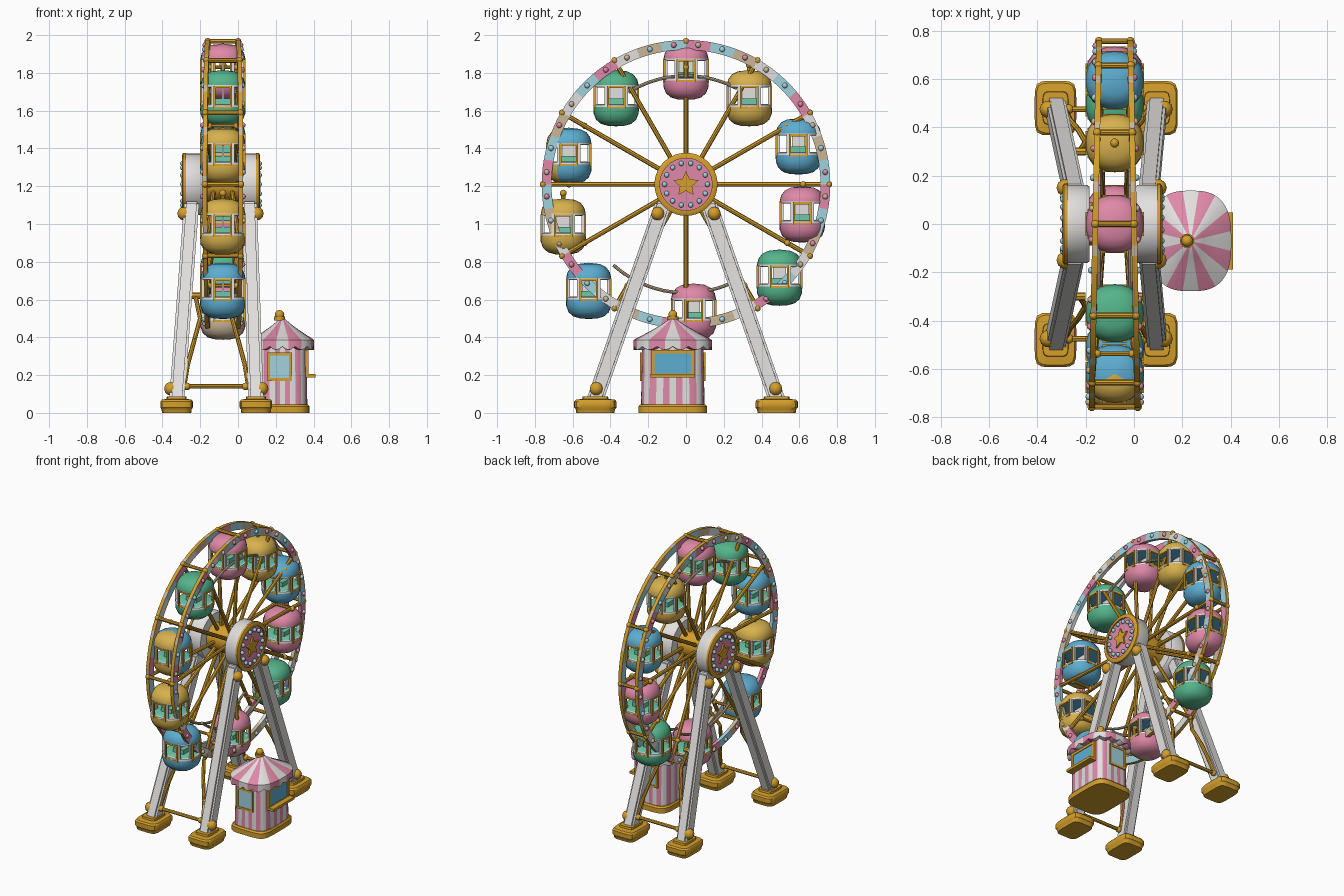
import bpy, bmesh, math
from mathutils import Matrix, Vector

if "Cube" in bpy.data.objects:
    bpy.data.objects.remove(bpy.data.objects["Cube"])

COL = {"pink": (.74, .25, .39), "gold": (.66, .345, .025), "yellow": (.68, .44, .075),
       "blue": (.11, .42, .64), "green": (.09, .46, .26), "white": (.76, .75, .74),
       "light_blue": (.36, .65, .73), "beige": (.60, .47, .32), "mint": (.16, .58, .38)}
NAMES = list(COL)
MATS = {}
for k, c in COL.items():
    MATS[k] = bpy.data.materials.new(k)
    MATS[k].diffuse_color = (*c, 1)
T = Matrix.Translation
XAX = Matrix.Rotation(math.pi / 2, 4, 'Y')   # turns local z to world x
WX, WZ = -.08, 1.21                          # wheel centre


def finish(name, bm):
    bmesh.ops.remove_doubles(bm, verts=bm.verts, dist=1e-5)
    bmesh.ops.recalc_face_normals(bm, faces=bm.faces)
    for f in bm.faces:
        f.smooth = True
    for e in bm.edges:
        e.smooth = e.calc_face_angle(0) < math.radians(38)
    used = sorted({f.material_index for f in bm.faces})
    for f in bm.faces:
        f.material_index = used.index(f.material_index)
    me = bpy.data.meshes.new(name)
    bm.to_mesh(me)
    bm.free()
    for i in used:
        me.materials.append(MATS[NAMES[i]])
    bpy.context.collection.objects.link(bpy.data.objects.new(name, me))


def lathe(bm, prof, n, mat, mx=Matrix(), p=2, closed=False):
    """Turn (radius, height) points round local z; p > 2 squares the outline.
    mat is a colour or a rule of (segment, row)."""
    rings = []
    for i in range(n):
        a = 2 * math.pi * i / n
        c, s = math.cos(a), math.sin(a)
        k = (abs(c) ** p + abs(s) ** p) ** (-1 / p)
        rings.append([bm.verts.new(mx @ Vector((r * k * c, r * k * s, h))) for r, h in prof])
    m = len(prof)
    for i in range(n):
        A, B = rings[i], rings[(i + 1) % n]
        for j in range(m if closed else m - 1):
            f = bm.faces.new((A[j], B[j], B[(j + 1) % m], A[(j + 1) % m]))
            f.material_index = NAMES.index(mat(i, j) if callable(mat) else mat)


def rod(bm, a, b, r, mat, n=8):
    a, b = Vector(a), Vector(b)
    d = b - a
    mx = T(a) @ d.to_track_quat('Z', 'Y').to_matrix().to_4x4()
    lathe(bm, [(0, 0), (r, 0), (r, d.length), (0, d.length)], n, mat, mx)


def ball(bm, c, r, mat):
    lathe(bm, [(r * math.sin(math.pi * i / 6), -r * math.cos(math.pi * i / 6)) for i in range(7)],
          10, mat, T(Vector(c)))


def box(bm, c, size, mat, mx=Matrix()):
    vs = bmesh.ops.create_cube(bm, size=1, matrix=mx @ T(Vector(c)) @ Matrix.Diagonal((*size, 1)))["verts"]
    for f in {f for v in vs for f in v.link_faces}:
        f.material_index = NAMES.index(mat)
    return vs


def frame(bm, mx, w, h, t, pane=None):
    """Gold window frame facing local x, with an optional pane."""
    for s in (-1, 1):
        box(bm, (0, s * w / 2, 0), (t, t, h + t), "gold", mx)
        box(bm, (0, 0, s * h / 2), (t, w + t, t), "gold", mx)
    if pane:
        box(bm, (0, 0, 0), (t * .5, w, h), pane, mx)


def polar(x, r, a):
    return Vector((x, r * math.cos(a), WZ + r * math.sin(a)))


def rim_at(side, r, a, out=0):
    """Point on one rim; the two rims spread a little toward -y."""
    v = polar(WX, r, a)
    v.x += side * (.08 - .02 * v.y + out)
    return v


# wheel rims: two pastel banded rings with gold tyres and bulbs
PATTERN = ("light_blue", "beige", "white", "pink", "light_blue", "white", "beige", "light_blue", "pink")
for side, label in ((-1, "back"), (1, "front")):
    bm = bmesh.new()
    lathe(bm, [(.712, -.012), (.764, -.012), (.764, .012), (.712, .012)], 108,
          lambda i, j: ("beige" if i % 6 == 2 else "gold") if j == 1 else PATTERN[(i // 3) % 9],
          T((WX + side * .08, 0, WZ)) @ XAX, closed=True)
    for v in bm.verts:
        v.co.x -= side * .02 * v.co.y
    finish(label + "_rim", bm)
    bm = bmesh.new()
    for i in range(36):
        ball(bm, rim_at(side, .74, 2 * math.pi * (i + .5) / 36, .012), .015,
             ("pink", "light_blue", "beige")[i % 3])
    finish(label + "_rim_bulbs", bm)
    # short inner arcs at the top and bottom
    bm = bmesh.new()
    for start, end in ((62, 122), (228, 300)):
        for d in range(start, end, 6):
            rod(bm, polar(WX + side * .065, .575, math.radians(d)),
                polar(WX + side * .065, .575, math.radians(d + 6)), .009, "beige")
    finish(label + "_inner_arcs", bm)

# spokes and cross bars
bm = bmesh.new()
for i in range(12):
    a = math.pi * i / 6
    for s in (-1, 1):
        rod(bm, polar(WX + s * .05, .08, a), rim_at(s, .73, a), .0125, "gold")
        ball(bm, polar(WX + s * .072, .62, a), .017, "gold")
        ball(bm, rim_at(s, .757, a), .018, "gold")
    rod(bm, rim_at(-1, .757, a), rim_at(1, .757, a), .012, "gold")
    rod(bm, polar(WX - .07, .62, a), polar(WX + .07, .62, a), .01, "gold")
finish("spokes", bm)

# hub: axle, two white drums, star faces
bm = bmesh.new()
rod(bm, (-.2, 0, WZ), (.04, 0, WZ), .09, "gold", 24)
finish("axle", bm)
for s, label in ((-1, "back"), (1, "front")):
    mx = T((-.09, 0, WZ)) @ Matrix.Rotation(s * math.pi / 2, 4, 'Y')
    bm = bmesh.new()
    lathe(bm, [(0, .095), (.155, .095), (.162, .105), (.162, .185), (.167, .185), (.167, .2), (.155, .207),
               (.138, .207), (.138, .198), (0, .198)], 40,
          lambda i, j: "white" if j < 3 else "gold" if j < 8 else "pink", mx)
    finish(label + "_hub_drum", bm)
    bm = bmesh.new()
    for i in range(14):
        ball(bm, polar(-.09 + s * .203, .113, 2 * math.pi * i / 14), .014, "light_blue")
    finish(label + "_hub_bulbs", bm)
    bm = bmesh.new()
    lo, hi = [[bm.verts.new(polar(-.09 + s * x, .07 if i % 2 == 0 else .034, math.pi / 2 + math.pi * i / 5))
               for i in range(10)] for x in (.197, .209)]
    for vs in [lo, hi] + [(lo[i - 1], lo[i], hi[i], hi[i - 1]) for i in range(10)]:
        bm.faces.new(vs).material_index = NAMES.index("gold")
    finish(label + "_hub_star", bm)

# support legs, feet and bolts
for sx, top_x, foot_x in ((-1, -.245, -.325), (1, .06, .095)):
    for sy in (-1, 1):
        label = ("back" if sx < 0 else "front") + ("_left" if sy < 0 else "_right")
        bm = bmesh.new()
        for v in box(bm, (0, 0, 0), (1, 1, 1), "white"):
            up = v.co.z > 0
            v.co = Vector(((top_x if up else foot_x) + v.co.x * .08,
                           sy * (.115 if up else .485) + v.co.y * .092, 1.12 if up else .06))
        bmesh.ops.bevel(bm, geom=list(bm.edges), offset=.012, segments=2, affect='EDGES',
                        material=NAMES.index("white"))
        finish(label + "_leg", bm)
        bm = bmesh.new()
        lathe(bm, [(0, .0), (.9, .0), (.93, .02), (1, .028), (1, .06), (.92, .07), (.62, .074), (.6, .088),
                   (0, .088)], 32, "gold",
              T((foot_x, sy * .48, 0)) @ Matrix.Diagonal((.086, .112, 1, 1)), p=6)
        ball(bm, (foot_x + sx * .03, sy * .475, .128), .036, "gold")
        ball(bm, (top_x + sx * .04, sy * .15, 1.055), .036, "gold")
        # curved brace
        path = [(foot_x - sx * .04, .47, .14), (foot_x - sx * .06, .43, .26), (foot_x - sx * .095, .39, .39),
                (foot_x - sx * .125, .34, .5), (top_x - sx * .02, .3, .62)]
        for p, q in zip(path, path[1:]):
            rod(bm, (p[0], sy * p[1], p[2]), (q[0], sy * q[1], q[2]), .012, "gold")
        rod(bm, (top_x + sx * .01, sy * .3, .62), (top_x - sx * .045, sy * .3, .62), .017, "gold")
        finish(label + "_foot", bm)
bm = bmesh.new()
for sy in (-1, 1):
    rod(bm, (-.33, sy * .475, .14), (.1, sy * .475, .14), .012, "gold")
    for x in (-.27, .04):
        ball(bm, (x, sy * .475, .14), .02, "gold")
finish("cross_braces", bm)

# gondolas: y, z, colour, colour of the side facing -y
PODS = ((0, 1.805, "pink", "pink"), (.335, 1.665, "yellow", "yellow"), (.595, 1.41, "blue", "blue"),
        (.615, 1.05, "pink", "pink"), (.495, .715, "green", "green"), (.04, .535, "pink", "beige"),
        (-.515, .645, "blue", "blue"), (-.65, .985, "yellow", "yellow"), (-.62, 1.36, "blue", "yellow"),
        (-.37, 1.665, "green", "green"))
for k, (y, z, col, col2) in enumerate(PODS):
    mx = T((WX, y, z))

    def body(i, low):
        """Main shell colour, or the second one on the -y side."""
        turned = math.sin(2 * math.pi * (i + .5) / 24) < -.45
        return col2 if turned and (low or col2 != "beige") else col
    bm = bmesh.new()
    lathe(bm, [(0, -.03), (.112, -.03), (.119, -.034), (.121, -.046), (.119, -.08), (.106, -.113), (.08, -.135),
               (.045, -.145), (0, -.148)], 24,
          lambda i, j: "mint" if j == 0 else "white" if j < 3 else body(i, True), mx, p=2.3)
    lathe(bm, [(0, .058), (.11, .058), (.118, .06), (.119, .07), (.112, .1), (.092, .127), (.06, .143),
               (0, .15)], 24,
          lambda i, j: "blue" if j == 0 else "white" if j < 3 else body(i, False), mx, p=2.3)
    finish("gondola_shell_%d" % k, bm)
    bm = bmesh.new()
    for q in range(4):
        mq = mx @ Matrix.Rotation(q * math.pi / 2, 4, 'Z')
        frame(bm, mq @ T((.115, 0, .006)), .088, .108, .011)
        for s in (-1, 1):   # white posts beside each frame
            box(bm, (.105, s * .055, .015), (.014, .014, .1), "white", mq)
    if col == "yellow":
        rod(bm, (WX, y, z + .14), (WX, y, z + .175), .012, "gold")
        ball(bm, (WX, y, z + .178), .019, "gold")
    finish("gondola_frame_%d" % k, bm)
    bm = bmesh.new()
    box(bm, (0, 0, -.015), (.08, .08, .03), "mint", mx)
    box(bm, (0, 0, .028), (.012, .07, .06), "white", mx)
    finish("gondola_seat_%d" % k, bm)

# ticket booth
BX, BY = .235, -.07
bm = bmesh.new()
lathe(bm, [(0, 0), (1.06, 0), (1.06, .035), (1, .045), (0, .045)], 40, "gold",
      T((BX, BY, 0)) @ Matrix.Diagonal((.135, .172, 1, 1)), p=5)
finish("booth_base", bm)
bm = bmesh.new()
lathe(bm, [(0, .04), (1, .04), (.97, .38), (0, .38)], 64,
      lambda i, j: "pink" if ((i + 1) // 2) % 2 else "white",
      T((BX, BY, 0)) @ Matrix.Diagonal((.132, .168, 1, 1)), p=4)
finish("booth_walls", bm)
bm = bmesh.new()
lathe(bm, [(0, .35), (.96, .35), (1, .352), (1, .385), (.95, .392), (.6, .43), (.3, .466), (.1, .495), (0, .5)], 64,
      lambda i, j: "pink" if ((i + 2) // 4) % 2 else "white",
      T((BX, BY, 0)) @ Matrix.Diagonal((.168, .208, 1, 1)), p=2.8)
for v in bm.verts:   # scalloped valance
    if .349 < v.co.z < .353:
        a = math.atan2((v.co.y - BY) / .208, (v.co.x - BX) / .168)
        v.co.z -= .018 * abs(math.sin(a * 8))
finish("booth_roof", bm)
bm = bmesh.new()
rod(bm, (BX - .015, BY, .49), (BX - .015, BY, .51), .03, "gold", 12)
ball(bm, (BX - .015, BY, .52), .025, "gold")
finish("booth_finial", bm)
bm = bmesh.new()
frame(bm, T((BX + .129, BY, .262)), .21, .125, .018, pane="blue")
box(bm, (BX + .15, BY, .197), (.05, .235, .018), "gold")
for s in (-1, 1):
    frame(bm, T((BX - .015, BY + s * .165, .245)) @ Matrix.Rotation(s * math.pi / 2, 4, 'Z'),
          .115, .135, .015, pane="light_blue")
finish("booth_windows", bm)

for m in bpy.data.materials:
    if m.users and not m.is_grease_pencil:
        m.use_nodes = True
        m.node_tree.nodes["Principled BSDF"].inputs["Base Color"].default_value = m.diffuse_color
